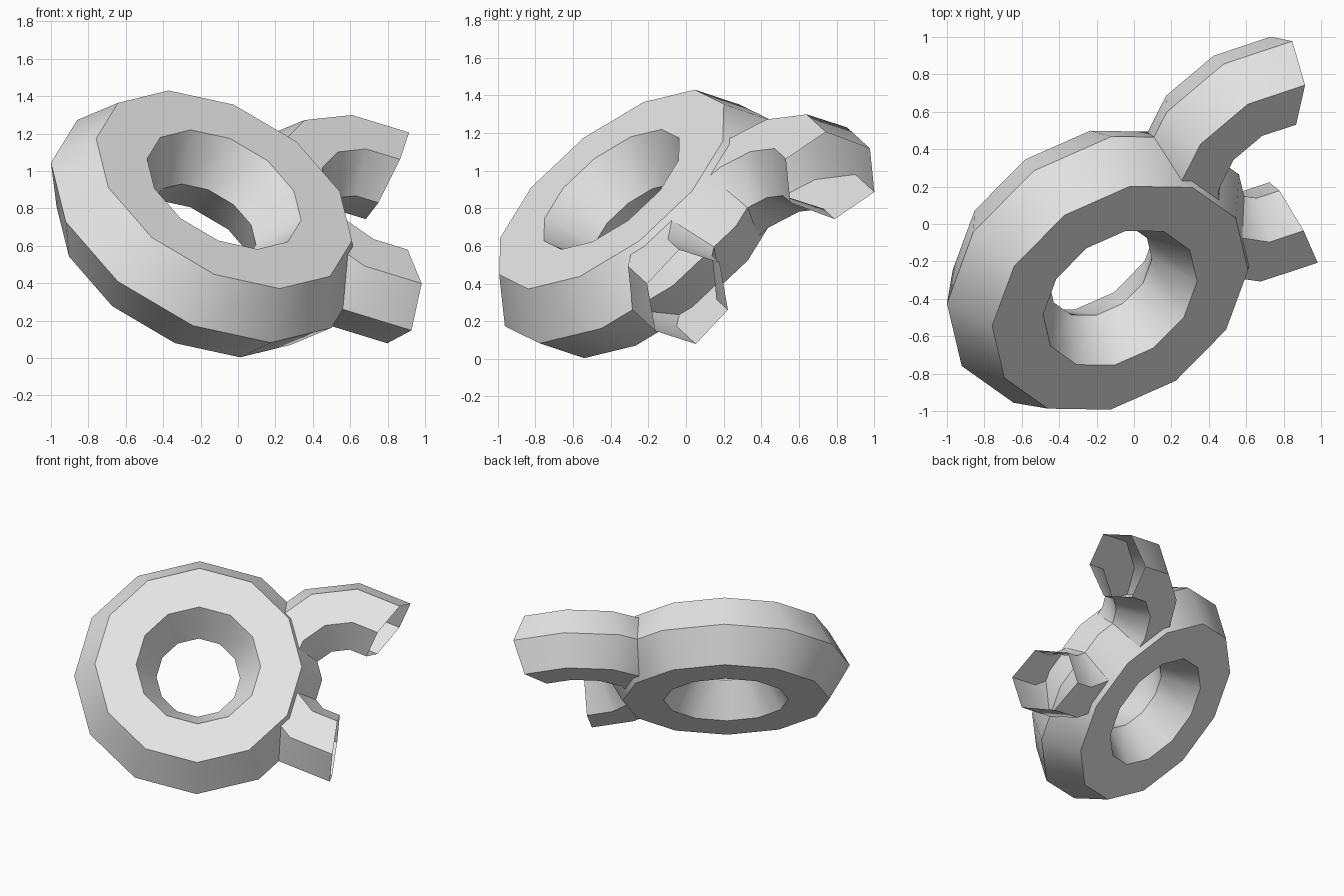
import bpy, bmesh, math
from mathutils import Matrix, Vector

cube = bpy.data.objects.get("Cube")
if cube:
    bpy.data.objects.remove(cube, do_unlink=True)

grey = bpy.data.materials.new("plain_grey")
grey.use_nodes = True
grey.diffuse_color = (0.8, 0.8, 0.8, 1)
grey.node_tree.nodes["Principled BSDF"].inputs["Base Color"].default_value = (0.8, 0.8, 0.8, 1)

# Shared tilted frame: both rings lie in one plane
z_axis = Vector((0.408, -0.574, 0.709)).normalized()
x_axis = Vector((0.822, 0.568, -0.013))
x_axis = (x_axis - z_axis * x_axis.dot(z_axis)).normalized()
y_axis = z_axis.cross(x_axis)
frame = Matrix((x_axis, y_axis, z_axis)).transposed().to_4x4()
frame.translation = (-0.18, -0.247, 0.717)


def hex_ring(name, centre, major, minor, start, segments):
    """Sweep a hexagon around a 12-step circle; under 12 segments leaves open ends."""
    bm = bmesh.new()
    closed = segments == 12
    loops = []
    for i in range(segments if closed else segments + 1):
        a = math.radians(start + 30 * i)
        loop = []
        for j in range(6):
            t = math.radians(60 * j)
            d = major + minor * math.cos(t)
            loop.append(bm.verts.new((centre[0] + d * math.cos(a),
                                      centre[1] + d * math.sin(a),
                                      minor * math.sin(t))))
        loops.append(loop)
    for i in range(segments):
        p, q = loops[i], loops[(i + 1) % len(loops)]
        for j in range(6):
            k = (j + 1) % 6
            bm.faces.new((p[j], q[j], q[k], p[k]))
    mesh = bpy.data.meshes.new(name)
    bm.to_mesh(mesh)
    bm.free()
    mesh.transform(frame)
    mesh.materials.append(grey)
    obj = bpy.data.objects.new(name, mesh)
    bpy.context.collection.objects.link(obj)
    bpy.ops.object.select_all(action='DESELECT')
    obj.select_set(True)
    bpy.context.view_layer.objects.active = obj
    bpy.ops.object.shade_smooth_by_angle(angle=math.radians(35))
    return obj


# Full ring, and a smaller open ring whose two arms stick out of its side
hex_ring("main_ring", (0, 0), 0.602, 0.299, 0, 12)
hex_ring("open_ring", (1.065, -0.02), 0.516, 0.26, 52.7, 7)
